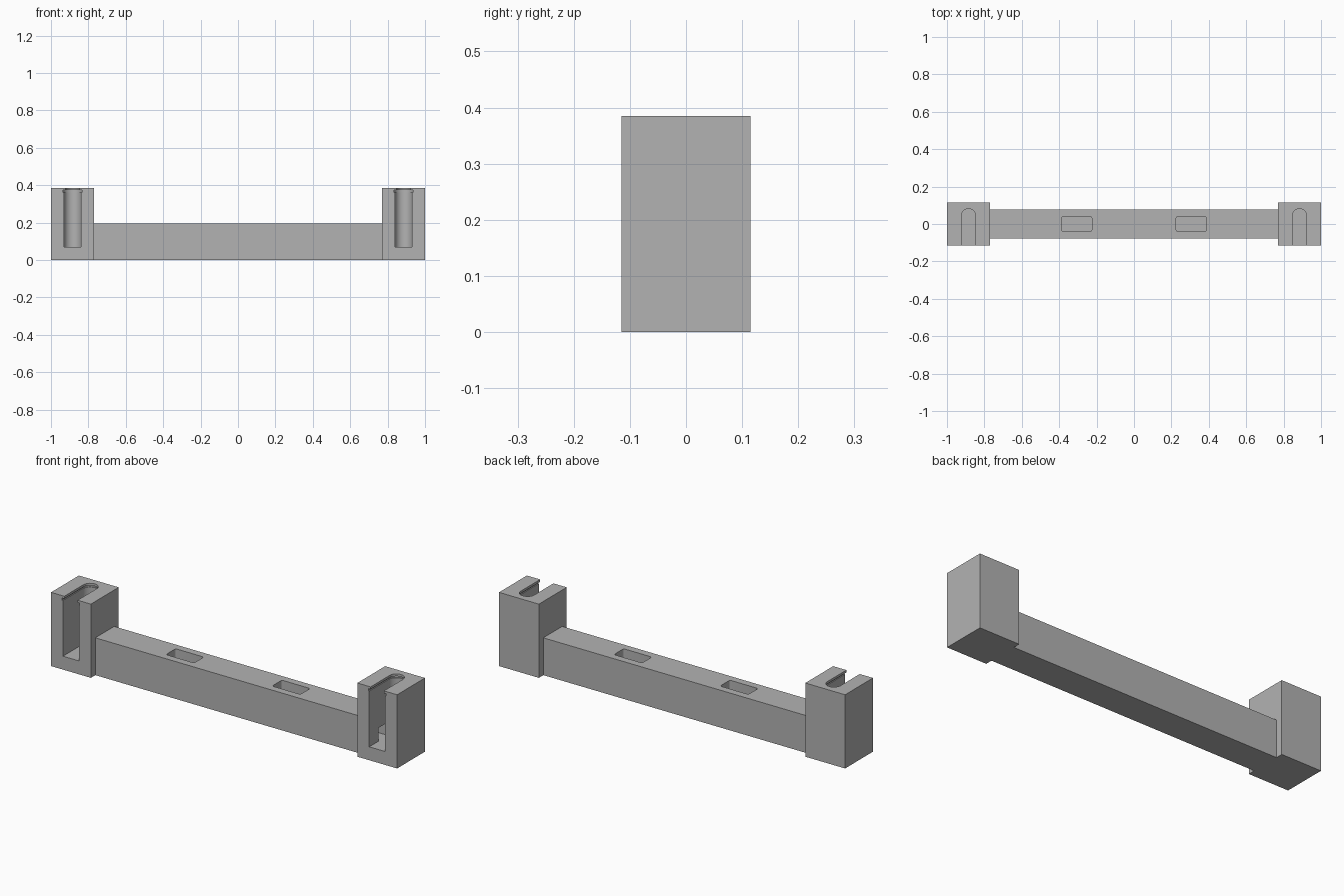
import bpy, bmesh, math

cube = bpy.data.objects.get("Cube")
if cube:
    bpy.data.objects.remove(cube, do_unlink=True)

POST_X, POST_W, POST_H = 0.885, 0.23, 0.385
BEAM_H, BEAM_D = 0.195, 0.156
FLOOR = 0.07

grey = bpy.data.materials.new("plain grey")
grey.use_nodes = True
grey.diffuse_color = (0.45, 0.45, 0.45, 1)
grey.node_tree.nodes["Principled BSDF"].inputs["Base Color"].default_value = grey.diffuse_color


def prism(name, outline, z0, z1):
    """Extrude a flat outline from z0 up to z1."""
    bm = bmesh.new()
    face = bm.faces.new([bm.verts.new((x, y, z0)) for x, y in outline])
    new = bmesh.ops.extrude_face_region(bm, geom=[face])["geom"]
    for v in new:
        if isinstance(v, bmesh.types.BMVert):
            v.co.z = z1
    bmesh.ops.recalc_face_normals(bm, faces=bm.faces)
    mesh = bpy.data.meshes.new(name)
    bm.to_mesh(mesh)
    bm.free()
    mesh.materials.append(grey)
    obj = bpy.data.objects.new(name, mesh)
    bpy.context.scene.collection.objects.link(obj)
    return obj


def box(name, cx, w, d, z0, z1):
    x, y = w / 2, d / 2
    return prism(name, [(cx - x, -y), (cx + x, -y), (cx + x, y), (cx - x, y)], z0, z1)


def slot(cx, r, z0, z1):
    """Cutter open to the front with a half-round back end."""
    arc = [(cx + r * math.cos(math.pi * i / 24), 0.043 + r * math.sin(math.pi * i / 24))
           for i in range(25)]
    return prism("slot_cutter", [(cx - r, -0.2), (cx + r, -0.2)] + arc, z0, z1)


def rounded_pocket(cx, w, d, r, z0, z1):
    pts = []
    for k, (sx, sy) in enumerate([(1, 1), (-1, 1), (-1, -1), (1, -1)]):
        for i in range(5):
            a = math.pi / 2 * (k + i / 4)
            pts.append((cx + sx * (w / 2 - r) + r * math.cos(a),
                        sy * (d / 2 - r) + r * math.sin(a)))
    return prism("pocket_cutter", pts, z0, z1)


def boolean(obj, other, operation):
    mod = obj.modifiers.new(operation.lower(), 'BOOLEAN')
    mod.operation, mod.solver, mod.object = operation, 'EXACT', other
    bpy.context.view_layer.objects.active = obj
    bpy.ops.object.modifier_apply(modifier=mod.name)
    bpy.data.objects.remove(other, do_unlink=True)


# Crossbar joined with the two end posts
body = box("holder_body", 0, 1.6, BEAM_D, 0, BEAM_H)
for side in (-1, 1):
    boolean(body, box("end_post", side * POST_X, POST_W, POST_W, 0, POST_H), 'UNION')

# Inner passage running between the two slots
boolean(body, box("passage_cutter", 0, 2 * POST_X, 0.08, FLOOR, 0.14), 'DIFFERENCE')

for side in (-1, 1):
    # Post slot: main channel, wider groove, narrow lip at the top
    for r, z0, z1 in ((0.046, FLOOR, 0.366), (0.051, 0.361, 0.373), (0.0385, 0.368, 0.5)):
        boolean(body, slot(side * POST_X, r, z0, z1), 'DIFFERENCE')
    # Window in the top of the crossbar
    boolean(body, rounded_pocket(side * 0.307, 0.163, 0.08, 0.01, 0.12, 0.3), 'DIFFERENCE')

bpy.ops.object.select_all(action='DESELECT')
body.select_set(True)
bpy.context.view_layer.objects.active = body
bpy.ops.object.shade_smooth_by_angle(angle=math.radians(30))
